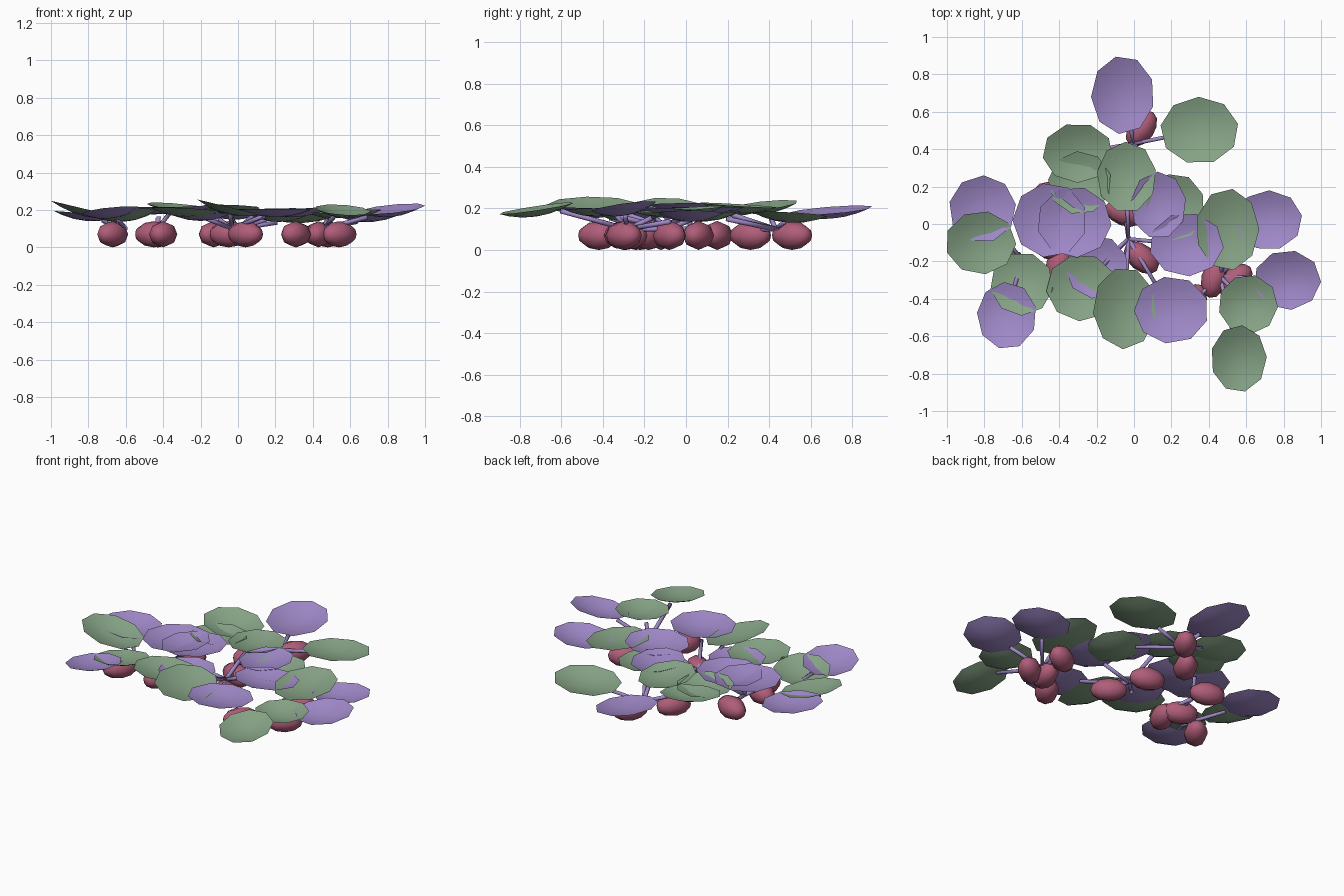
import bpy
import bmesh
import math
from mathutils import Matrix, Vector

default_cube = bpy.data.objects.get("Cube")
if default_cube:
    bpy.data.objects.remove(default_cube, do_unlink=True)


def make_material(name, red, green, blue):
    material = bpy.data.materials.new(name)
    material.use_nodes = True
    colour = (red, green, blue, 1)
    material.diffuse_color = colour
    material.node_tree.nodes["Principled BSDF"].inputs["Base Color"].default_value = colour
    return material


purple = make_material("soft_purple", .35, .25, .58)
green = make_material("sage_green", .24, .37, .24)
rose = make_material("berry_rose", .43, .11, .19)

LEAF_SIDES = 9
CUP_DEPTH = .04
HUB_HEIGHT = .1
STEM_RADIUS = .012


def add_object(name, mesh, material):
    data = bpy.data.meshes.new(name)
    mesh.normal_update()
    mesh.to_mesh(data)
    mesh.free()
    data.materials.append(material)
    for polygon in data.polygons:
        polygon.use_smooth = True
    part = bpy.data.objects.new(name, data)
    bpy.context.collection.objects.link(part)


# Shallow cupped leaf, tilted by a slope along each axis
def add_leaf(name, material, centre, radii, height, slope, hub):
    outward = Vector(centre) - Vector(hub)
    turn = math.atan2(outward.y, outward.x)

    def surface(px, py, reach):
        return height + slope[0] * px + slope[1] * py + CUP_DEPTH * (reach * reach - .6)

    mesh = bmesh.new()
    middle = mesh.verts.new((*centre, surface(0, 0, 0)))
    rings = []
    for reach in (.4, .75, 1):
        ring = []
        for side in range(LEAF_SIDES):
            angle = turn + math.tau * side / LEAF_SIDES
            px = radii[0] * reach * math.cos(angle)
            py = radii[1] * reach * math.sin(angle)
            point = (centre[0] + px, centre[1] + py, surface(px, py, reach))
            ring.append(mesh.verts.new(point))
        rings.append(ring)
    for side in range(LEAF_SIDES):
        following = (side + 1) % LEAF_SIDES
        mesh.faces.new((middle, rings[0][side], rings[0][following]))
        for inner, outer in zip(rings, rings[1:]):
            mesh.faces.new((inner[side], outer[side], outer[following], inner[following]))
    add_object(name, mesh, material)

    # The stalk stops just under the leaf, near its inner rim
    reach = min(.8, outward.length / max(radii))
    offset = -outward.normalized() * min(radii) * reach
    tip = Vector((centre[0] + offset.x, centre[1] + offset.y,
                  surface(offset.x, offset.y, reach) - STEM_RADIUS * 1.5))
    add_stem(name + "_stalk", Vector((*hub, HUB_HEIGHT)), tip)


# Thin straight stalk between two points
def add_stem(name, start, end):
    along = end - start
    if along.length < .03:
        return
    rotation = along.to_track_quat("Z", "Y").to_matrix().to_4x4()
    mesh = bmesh.new()
    bmesh.ops.create_cone(
        mesh, cap_ends=True, segments=6, radius1=STEM_RADIUS, radius2=STEM_RADIUS,
        depth=along.length, matrix=Matrix.Translation((start + end) / 2) @ rotation)
    add_object(name, mesh, purple)


# Oval berry lying on the ground, its long axis at a heading in degrees
def add_berry(name, centre, heading, hub):
    turn = Matrix.Rotation(math.radians(heading), 4, "Z")
    lay_down = Matrix.Rotation(math.pi / 2, 4, "Y")
    place = Matrix.Translation((*centre, .07))
    mesh = bmesh.new()
    bmesh.ops.create_uvsphere(
        mesh, u_segments=8, v_segments=6, radius=1,
        matrix=place @ turn @ Matrix.Diagonal((.108, .07, .07, 1)) @ lay_down)
    add_object(name, mesh, rose)
    add_stem(name + "_stalk", Vector((*hub, HUB_HEIGHT)), Vector((*centre, .1)))


# Each leaf: colour, centre, radii, height, slope
back_leaves = [
    (purple, (-.06, .69), (.17, .21), .175, (-.1, .08)),
    (green, (.35, .5), (.21, .18), .155, (.05, -.05)),
    (green, (-.3, .38), (.19, .16), .2, (-.1, .1)),
    (purple, (.13, .1), (.15, .18), .19, (0, 0)),
    (green, (.22, .09), (.16, .18), .16, (0, .05)),
]
outer_right_leaves = [
    (purple, (-.81, .08), (.18, .18), .165, (-.08, 0)),
    (green, (-.82, -.1), (.19, .17), .19, (-.24, 0)),
    (green, (-.6, -.32), (.17, .17), .165, (.1, -.13)),
    (purple, (-.68, -.49), (.16, .18), .18, (.1, -.1)),
]
inner_right_leaves = [
    (purple, (-.45, .02), (.2, .2), .2, (0, 0)),
    (purple, (-.32, .01), (.2, .19), .2, (.05, 0)),
    (green, (-.29, .22), (.17, .17), .19, (0, -.05)),
]
middle_leaves = [
    (green, (-.04, .25), (.16, .19), .2, (-.03, -.06)),
    (purple, (-.2, -.23), (.17, .17), .165, (0, 0)),
    (green, (-.28, -.34), (.19, .18), .185, (-.05, -.05)),
    (green, (-.05, -.45), (.17, .22), .2, (-.24, 0)),
    (purple, (.2, -.46), (.2, .18), .185, (0, -.03)),
    (purple, (.28, -.11), (.2, .17), .185, (0, -.05)),
]
left_leaves = [
    (green, (.5, -.03), (.17, .22), .18, (-.04, .07)),
    (purple, (.72, .02), (.18, .16), .16, (.08, 0)),
    (purple, (.82, -.3), (.18, .16), .19, (.1, .14)),
    (green, (.61, -.43), (.16, .16), .185, (0, .03)),
    (green, (.56, -.72), (.15, .18), .185, (-.07, .15)),
]

# Each cluster: name, hub, leaves, berry centres with headings
clusters = [
    ("back", (0, .43), back_leaves, [((.04, .51), 55), ((-.13, .31), 60)]),
    ("outer_right", (-.6, -.19), outer_right_leaves, [((-.67, -.24), 55)]),
    ("inner_right", (-.43, .02), inner_right_leaves,
     [((-.4, -.22), 70), ((-.45, -.12), 155), ((-.43, .15), 160)]),
    ("middle", (-.03, -.08), middle_leaves, [((.04, -.18), 140), ((-.05, .06), 160)]),
    ("left", (.46, -.28), left_leaves,
     [((.54, -.3), 40), ((.48, -.08), 30), ((.31, -.42), 60), ((.43, -.29), 75)]),
]

for cluster, hub, leaves, berries in clusters:
    for number, leaf in enumerate(leaves, 1):
        add_leaf(f"{cluster}_leaf_{number}", *leaf, hub)
    for number, berry in enumerate(berries, 1):
        add_berry(f"{cluster}_berry_{number}", *berry, hub)
